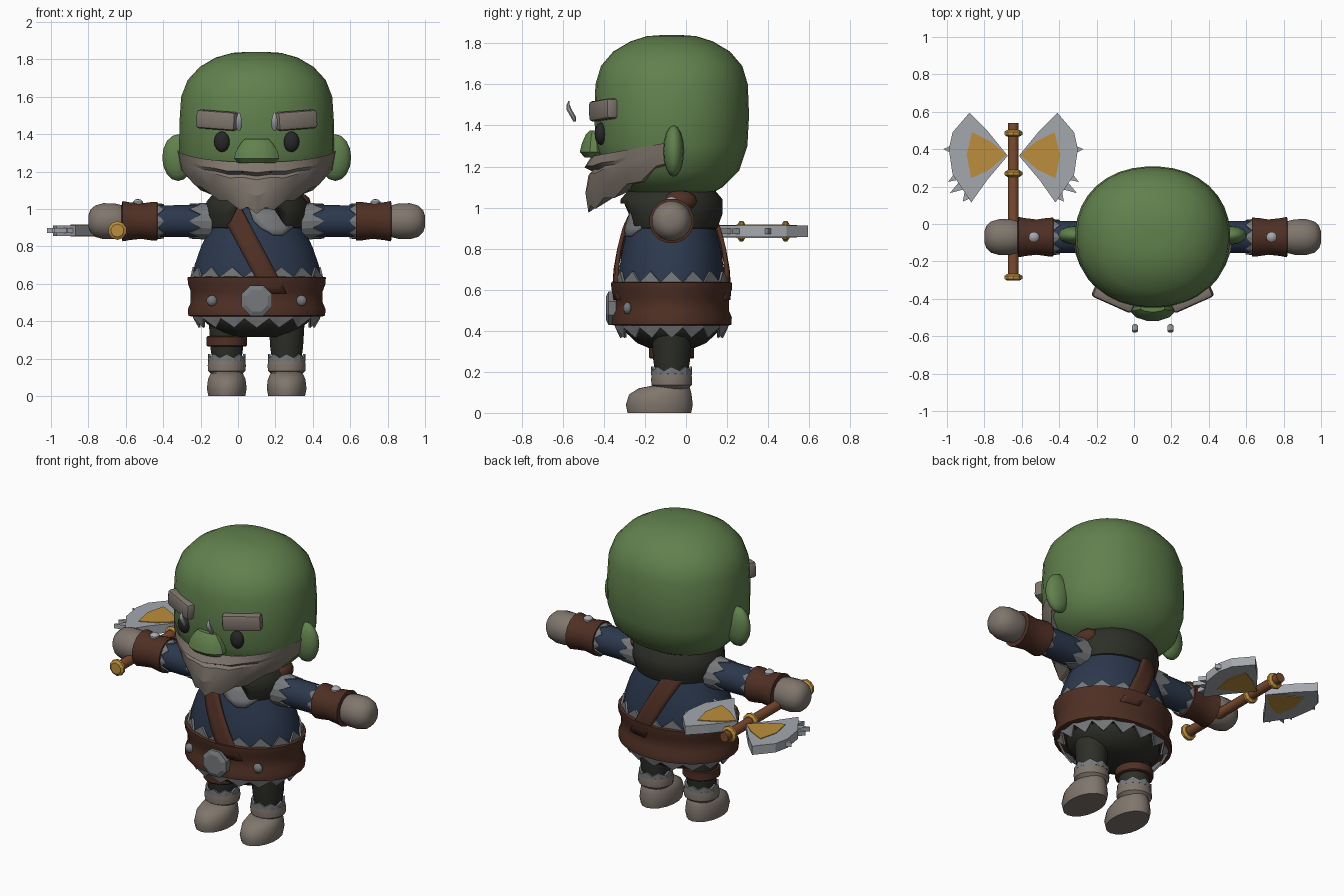
import bpy, bmesh
from math import sin, cos, pi, sqrt, radians
from mathutils import Matrix, Vector, Euler

if "Cube" in bpy.data.objects:
    bpy.data.objects.remove(bpy.data.objects["Cube"])


def material(name, *rgb):
    m = bpy.data.materials.new(name)
    m.use_nodes = True
    m.diffuse_color = (*rgb, 1)
    m.node_tree.nodes["Principled BSDF"].inputs["Base Color"].default_value = (*rgb, 1)
    return m


SKIN = material("green_skin", .12, .22, .075)
HAIR = material("grey_brown", .215, .18, .152)
CLOTH = material("navy_cloth", .025, .04, .075)
LEATHER = material("brown_leather", .078, .029, .018)
STEEL = material("bright_steel", .37, .39, .42)
MAIL = material("dull_mail", .18, .19, .2)
DARK = material("dark_trousers", .026, .028, .021)
EYE = material("eye_black", .02, .02, .02)
GOLD = material("gold", .5, .27, .045)
WOOD = material("wood", .2, .07, .028)

CX, CY, ARM_Z = .1, -.07, .935


def finish(name, bm, mat, smooth=40):
    bmesh.ops.recalc_face_normals(bm, faces=bm.faces)
    me = bpy.data.meshes.new(name)
    bm.to_mesh(me)
    bm.free()
    me.materials.append(mat)
    if smooth:
        me.polygons.foreach_set("use_smooth", [True] * len(me.polygons))
        me.set_sharp_from_angle(angle=radians(smooth))
    ob = bpy.data.objects.new(name, me)
    bpy.context.collection.objects.link(ob)
    return ob


def skin_rows(bm, rows, closed=True):
    """Bridge successive rows of vertices with quads."""
    for lo, hi in zip(rows, rows[1:]):
        n = len(lo)
        for i in range(n if closed else n - 1):
            j = (i + 1) % n
            bm.faces.new((lo[i], lo[j], hi[j], hi[i]))


def place(axis, h, u, v):
    return {"z": (u, v, h), "x": (h, u, v), "y": (u, h, v)}[axis]


def loft(name, rings, mat, centre=(CX, CY), n=20, axis="z", smooth=40, power=1.0):
    """Elliptical rings of (height, radius_u, radius_v, optional v shift)."""
    bm = bmesh.new()
    rows = []
    for h, ru, rv, *shift in rings:
        row = []
        for i in range(n):
            a = 2 * pi * (i + .5) / n
            c, s = cos(a), sin(a)
            k = (abs(c) ** (2 * power) + abs(s) ** (2 * power)) ** (-.5 / power)
            v = centre[1] + (shift[0] if shift else 0) + rv * s * k
            row.append(bm.verts.new(place(axis, h, centre[0] + ru * c * k, v)))
        rows.append(row)
    skin_rows(bm, rows)
    bm.faces.new(rows[0])
    bm.faces.new(rows[-1])
    return finish(name, bm, mat, smooth)


def jag(name, base, tip, notch, mat=MAIL, centre=(CX, CY), n=16, axis="z"):
    """Ragged ring whose free edge zigzags between tip and notch."""
    bm = bmesh.new()
    rows = [[], []]
    for i in range(2 * n):
        a = pi * i / n
        for row, (h, ru, rv) in zip(rows, (base, notch if i % 2 else tip)):
            row.append(bm.verts.new(place(axis, h, centre[0] + ru * cos(a), centre[1] + rv * sin(a))))
    skin_rows(bm, rows)
    ob = finish(name, bm, mat, 0)
    ob.modifiers.new("thickness", "SOLIDIFY").thickness = .012
    return ob


def ellipsoid(name, loc, size, mat, seg=16, rot=(0, 0, 0)):
    bm = bmesh.new()
    mx = Matrix.Translation(loc) @ Euler(rot).to_matrix().to_4x4() @ Matrix.Diagonal((*size, 1))
    bmesh.ops.create_uvsphere(bm, u_segments=seg, v_segments=seg // 2, radius=1, matrix=mx)
    return finish(name, bm, mat)


def prism(name, pts, z0, z1, mat):
    bm = bmesh.new()
    rows = [[bm.verts.new((x, y, z)) for x, y in pts] for z in (z0, z1)]
    skin_rows(bm, rows)
    for row in rows:
        bm.faces.new(row)
    return finish(name, bm, mat, 0)


def interp(table, h):
    for a, b in zip(table, table[1:]):
        if h <= b[0]:
            t = max(0, (h - a[0]) / (b[0] - a[0]))
            return [p + (q - p) * t for p, q in zip(a, b)]
    return table[-1]


# Head, ears, nose, eyes, brows
loft("head", [(1.06, .2, .18), (1.1, .3, .25), (1.18, .38, .33), (1.3, .415, .37), (1.45, .415, .378),
              (1.6, .405, .372), (1.69, .37, .345), (1.76, .305, .285), (1.81, .22, .2),
              (1.835, .13, .12), (1.84, .05, .05)], SKIN, n=36, power=1.08)
loft("nose", [(1.245, .1, .045), (1.27, .125, .07), (1.31, .115, .06), (1.355, .085, .04), (1.375, .065, .02)],
     SKIN, centre=(CX, -.45), n=12)
for s, side in ((1, "left"), (-1, "right")):
    ellipsoid(side + "_ear", (CX + s * .42, -.06, 1.275), (.085, .05, .125), SKIN)
    ellipsoid(side + "_eye", (CX + s * .185, -.415, 1.36), (.043, .03, .055), EYE)
    bm = bmesh.new()
    mx = (Matrix.Translation((CX + s * .21, -.4, 1.475)) @ Euler((0, -s * .07, s * .42)).to_matrix().to_4x4()
          @ Matrix.Diagonal((.23, .07, .1, 1)))
    bmesh.ops.create_cube(bm, size=1, matrix=mx)
    bmesh.ops.bevel(bm, geom=bm.edges[:], offset=.018, segments=2, affect="EDGES", profile=.5)
    finish(side + "_brow", bm, HAIR)
    # Small curved tusk hovering before the brow
    loft(side + "_tusk", [(1.42, .008, .008, .018), (1.44, .017, .014, .012), (1.475, .018, .014, -.008),
                          (1.5, .01, .008, -.014), (1.52, .003, .003, -.01)], STEEL,
         centre=(CX + s * .095, -.56), n=8)

# Beard: front half shell that narrows downward to a ragged edge
BEARD_W = [(.95, .2), (1.0, .24), (1.1, .34), (1.2, .405), (1.32, .428)]
bm = bmesh.new()
rows = []
for t, depth in ((0, .39), (.2, .425), (.27, .385), (.34, .405), (.65, .42), (1, .405)):
    row = []
    for i in range(17):
        a = pi * i / 16
        f = sin(a)
        top, bottom = 1.32 - .07 * f, 1.225 - .245 * f + (.025 if i % 2 else -.005)
        z = top + (bottom - top) * t
        d = .39 + (depth - .39) * f ** 3
        row.append(bm.verts.new((CX + interp(BEARD_W, z)[1] * cos(a), CY - d * f, z)))
    rows.append(row)
rows.append([bm.verts.new((CX + .2 * cos(pi * i / 16), CY - .2 * sin(pi * i / 16), 1.12)) for i in range(17)])
skin_rows(bm, rows, closed=False)
finish("beard", bm, HAIR, 20)
prism("mouth", [(.02, -.476), (.18, -.476), (.16, -.45), (.04, -.45)], 1.195, 1.201, EYE)

# Torso and hips
TORSO = [(.45, .335, .26), (.6, .35, .265), (.7, .335, .258), (.8, .3, .24), (.9, .25, .215),
         (1.0, .2, .18), (1.07, .14, .12)]
loft("torso", TORSO, CLOTH, n=24)
loft("hips", [(.315, .14, .11), (.34, .21, .17), (.4, .285, .235), (.47, .3, .25)], DARK)

# Scarf collar, open at the front
collar = loft("collar", [(.88, .2, .18), (.9, .255, .225), (.97, .275, .25), (1.04, .27, .25), (1.1, .22, .2)],
              DARK, n=24)
for v in collar.data.vertices:
    if v.co.y < CY and abs(v.co.x - CX) < .14:
        v.co.z = max(v.co.z, 1.02)


def ribbon(name, rows, side, off, mat):
    """Strip of (z, x0, x1) rows wrapped on the front (-1) or back (1) of the torso."""
    bm = bmesh.new()
    grid = []
    for z, x0, x1 in rows:
        _, rx, ry = interp(TORSO, z)
        row = []
        for i in range(5):
            x = x0 + (x1 - x0) * i / 4
            y = CY + side * (ry * sqrt(max(.02, 1 - ((x - CX) / rx) ** 2)) + off)
            row.append(bm.verts.new((x, y, z)))
        grid.append(row)
    skin_rows(bm, grid, closed=False)
    ob = finish(name, bm, mat)
    mod = ob.modifiers.new("thickness", "SOLIDIFY")
    mod.thickness, mod.offset = .02, 0


strap = [(z, .05 - (z - .83) / 1.9 - .06, .05 - (z - .83) / 1.9 + .06)
         for z in [.55 + .05 * i for i in range(11)]]
ribbon("front_strap", strap, -1, .015, LEATHER)
ribbon("back_strap", strap, 1, .015, LEATHER)
ribbon("mail_neckline", [(.86, .19, .24), (.9, .12, .29), (.94, .08, .28), (1.0, .06, .28)], -1, .006, MAIL)
ellipsoid("shoulder_pad", (.33, -.03, 1.03), (.06, .085, .055), LEATHER, 12)

# Belt, buckle and ragged mail hems
loft("belt", [(.425, .35, .28), (.43, .368, .293), (.465, .37, .295), (.5, .355, .28), (.56, .355, .28),
              (.6, .37, .295), (.635, .372, .297), (.638, .35, .28)], LEATHER, n=28, smooth=30)
jag("upper_mail_hem", (.58, .36, .28), (.69, .342, .272), (.635, .362, .285))
jag("lower_mail_hem", (.47, .355, .285), (.365, .31, .25), (.415, .345, .28))
loft("buckle", [(-.34, .088, .088), (-.378, .088, .088), (-.39, .062, .062)], MAIL,
     centre=(CX, .51), n=8, axis="y", smooth=0)
for s, side in ((1, "left"), (-1, "right")):
    ellipsoid(side + "_belt_stud", (CX + s * .24, -.285, .51), (.03, .022, .03), MAIL, 10)

# Arms, bracers, fists, legs, boots
for s, side in ((1, "left"), (-1, "right")):
    def limb(name, rings, mat, n=16):
        loft(f"{side}_{name}", [(CX + s * o, r, r) for o, r in rings], mat, centre=(CY, ARM_Z), n=n, axis="x")

    def cuff(name, *ends):
        jag(f"{side}_{name}", *[(CX + s * o, r, r) for o, r in ends], centre=(CY, ARM_Z), n=8, axis="x")

    limb("arm", [(.1, .09), (.3, .088), (.57, .086)], CLOTH)
    cuff("shoulder_mail", (.24, .1), (.36, .093), (.3, .097))
    cuff("cuff_mail", (.56, .1), (.495, .092), (.53, .096))
    limb("bracer", [(.53, .09), (.532, .106), (.56, .105), (.62, .096), (.68, .103), (.718, .11), (.722, .09)],
         LEATHER)
    ellipsoid(side + "_bracer_stud", (CX + s * .635, CY, 1.032), (.03, .03, .022), STEEL, 10)
    limb("fist", [(.7, .075), (.725, .088), (.76, .097), (.82, .098), (.865, .085), (.89, .06), (.9, .03)], HAIR)

    leg = (CX + s * .16, CY)
    loft(side + "_leg", [(.18, .078, .078), (.26, .09, .09), (.42, .1, .1)], DARK, centre=leg, n=14)
    loft(side + "_foot", [(0, .1, .155, -.06), (.04, .108, .163, -.06), (.09, .102, .152, -.055),
                          (.12, .088, .125, -.035), (.135, .07, .08, 0)], HAIR, centre=leg, n=18)
    loft(side + "_boot_cuff", [(.115, .08, .08), (.135, .102, .1), (.165, .104, .102), (.19, .1, .098),
                               (.205, .08, .08)], HAIR, centre=leg, n=16)
    jag(side + "_boot_mail", (.185, .1, .1), (.225, .1, .1), (.205, .1, .1), centre=leg, n=8)
loft("knee_band", [(.265, .105, .105), (.27, .11, .11), (.315, .11, .11), (.32, .105, .105)], LEATHER,
     centre=(CX - .16, CY), n=14)

# Double axe lying flat along y
AX, AZ = -.645, .885
loft("axe_handle", [(-.3, .03, .03), (.54, .03, .03)], WOOD, centre=(AX, AZ), n=10, axis="y")
for i, y in enumerate((-.285, .27, .485)):
    loft(f"axe_ring_{i}", [(y - .018, .035, .035), (y - .008, .05, .05), (y + .008, .05, .05),
                           (y + .018, .035, .035)], GOLD, centre=(AX, AZ), n=10, axis="y", smooth=0)
blade = [(.03, .365), (.14, .5), (.235, .595), (.325, .49), (.345, .4), (.325, .265), (.225, .115), (.14, .235)]
inlay = [(.035, .37), (.12, .44), (.22, .49), (.25, .37), (.225, .245), (.13, .29)]
spikes = [[(.33, .42), (.375, .4), (.335, .38)], [(.315, .27), (.35, .225), (.3, .235)],
          [(.29, .225), (.34, .165), (.265, .185)], [(.26, .175), (.27, .12), (.235, .135)]]
for s, side in ((1, "left"), (-1, "right")):
    def flip(pts):
        return [(AX + s * x, y) for x, y in pts]

    prism(side + "_blade", flip(blade), AZ - .028, AZ + .028, STEEL)
    prism(side + "_blade_inlay", flip(inlay), AZ - .032, AZ + .032, GOLD)
    for i, tri in enumerate(spikes):
        prism(f"{side}_blade_spike_{i}", flip(tri), AZ - .014, AZ + .014, STEEL)
